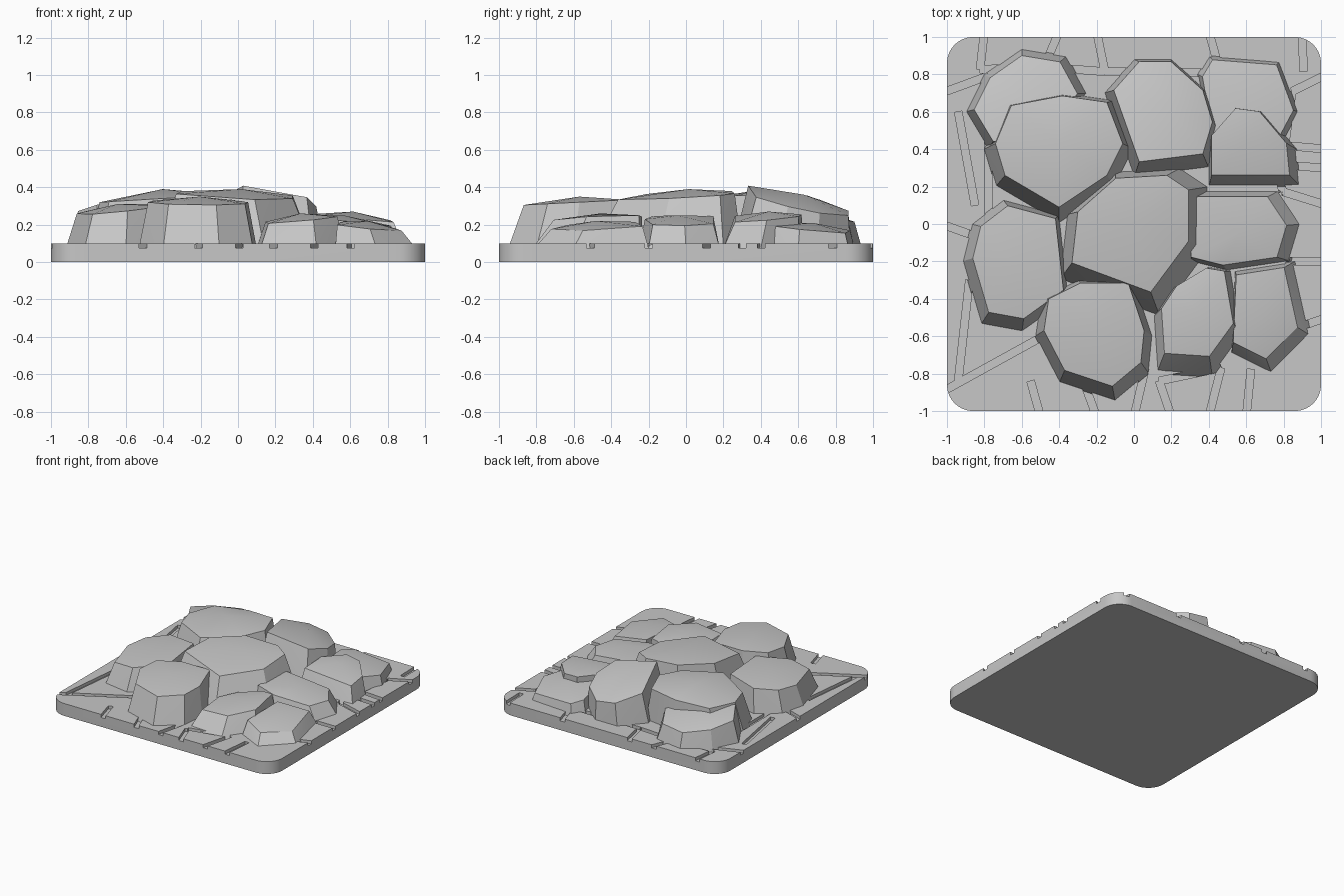
import bpy
import bmesh
import math
import random
from mathutils import Matrix, Vector

cube = bpy.data.objects.get("Cube")
if cube:
    bpy.data.objects.remove(cube)

random.seed(4)
SLAB_TOP = .1
GROOVE_FLOOR = .075
GROOVE_WIDTH = .04

stone = bpy.data.materials.new("stone grey")
stone.use_nodes = True
stone.diffuse_color = (.57, .57, .57, 1)
stone.node_tree.nodes["Principled BSDF"].inputs["Base Color"].default_value = stone.diffuse_color


def make_object(name, bm):
    """Turn a bmesh into a linked, selected stone object."""
    bmesh.ops.recalc_face_normals(bm, faces=bm.faces[:])
    mesh = bpy.data.meshes.new(name)
    bm.to_mesh(mesh)
    bm.free()
    mesh.materials.append(stone)
    obj = bpy.data.objects.new(name, mesh)
    bpy.context.collection.objects.link(obj)
    return obj


def select_only(obj):
    bpy.ops.object.select_all(action='DESELECT')
    obj.select_set(True)
    bpy.context.view_layer.objects.active = obj


def smooth(obj, degrees):
    select_only(obj)
    bpy.ops.object.shade_smooth_by_angle(angle=math.radians(degrees))


def rock(name, outline, height, slope=(0, 0), shift=(0, 0), scale=.85, bulge=.03):
    """Faceted boulder: a ground outline, its smaller tilted crown and a low peak."""
    points = [Vector(point) for point in outline]
    centre = sum(points, Vector((0, 0))) / len(points)
    crown_centre = centre + Vector(shift)
    bm = bmesh.new()
    for point in points:
        spoke = (point - centre) * scale
        rim = crown_centre + spoke
        bm.verts.new((point.x, point.y, GROOVE_FLOOR))
        bm.verts.new((rim.x, rim.y, height + spoke.dot(Vector(slope))))
    bm.verts.new((crown_centre.x, crown_centre.y, height + bulge))
    bmesh.ops.convex_hull(bm, input=bm.verts[:])
    loose = [vert for vert in bm.verts if not vert.link_faces]
    bmesh.ops.delete(bm, geom=loose, context='VERTS')
    smooth(make_object(name, bm), 20)


def add_crack(bm, start, end):
    """Upright box whose bottom lies on the groove floor."""
    run, middle = end - start, (start + end) / 2
    depth = random.uniform(.1, .15)
    place = (Matrix.Translation((middle.x, middle.y, GROOVE_FLOOR + depth / 2))
             @ Matrix.Rotation(math.atan2(run.y, run.x), 4, 'Z')
             @ Matrix.Diagonal((run.length, GROOVE_WIDTH, depth, 1)))
    bmesh.ops.create_cube(bm, size=1, matrix=place)


# Rounded square slab
bm = bmesh.new()
bmesh.ops.create_cube(bm, size=1, matrix=Matrix.Translation((0, 0, SLAB_TOP / 2))
                      @ Matrix.Diagonal((2, 2, SLAB_TOP, 1)))
uprights = [edge for edge in bm.edges
            if abs(edge.verts[0].co.z - edge.verts[1].co.z) > SLAB_TOP / 2]
bmesh.ops.bevel(bm, geom=uprights, offset=.14, segments=8, profile=.5, affect='EDGES')
slab = make_object("paved_slab", bm)

# Paving cracks: stations along the front, right, back and left edges
stations = [
    (-.5, -.2, 0, .2, .4, .6),
    (-.5, -.2, .1, .3, .4, .8),
    (-.9, -.4, .2, .4, .8),
    (-.7, 0),
]
bm = bmesh.new()
for side, row in enumerate(stations):
    turn = Matrix.Rotation(side * math.pi / 2, 2)
    previous = None
    for station in row:
        start = turn @ Vector((station, -1.03))
        end = turn @ Vector((station + random.uniform(-.1, .1), random.uniform(-.85, -.75)))
        add_crack(bm, start, end)
        if previous and random.random() < .6:
            add_crack(bm, previous, end)
        previous = end
# Long cracks across the open front corner and the left margin
add_crack(bm, Vector((-1.03, -.9)), Vector((-.45, -.58)))
add_crack(bm, Vector((-.94, -.84)), Vector((-.88, -.3)))
add_crack(bm, Vector((-.94, .6)), Vector((-.85, .1)))
cutter = make_object("crack_cutter", bm)
cutter.hide_render = True

cut = slab.modifiers.new("cracks", 'BOOLEAN')
cut.object = cutter
cut.operation = 'DIFFERENCE'
cut.solver = 'EXACT'
cut.use_self = True
select_only(slab)
bpy.ops.object.modifier_apply(modifier=cut.name)
bpy.data.objects.remove(cutter)
smooth(slab, 25)

# Boulders of the back row
rock("back_left_rock",
     [(-.9, .6), (-.8, .8), (-.6, .94), (-.36, .9), (-.25, .7), (-.5, .4), (-.78, .4)],
     height=.26, slope=(0, -.2))
rock("back_middle_rock",
     [(-.16, .7), (0, .88), (.2, .88), (.4, .7), (.46, .5), (.4, .3), (0, .25)],
     height=.31, slope=(-.15, -.25), shift=(0, .03), bulge=.05)
rock("back_right_rock",
     [(.34, .8), (.4, .9), (.78, .87), (.88, .6), (.8, .45), (.4, .45)],
     height=.18, slope=(-.05, -.1), scale=.9)

# Boulders of the middle rows
rock("middle_left_rock",
     [(-.8, .4), (-.7, .64), (-.38, .7), (-.1, .66), (0, .4), (-.1, .2), (-.4, 0), (-.74, .2)],
     height=.34, slope=(.06, 0), shift=(0, .03), bulge=.05)
rock("right_rear_rock",
     [(.4, .2), (.4, .45), (.55, .62), (.7, .6), (.87, .4), (.89, .2)],
     height=.24, slope=(-.08, .05), shift=(-.02, .03))
rock("right_middle_rock",
     [(.3, -.2), (.3, .18), (.78, .18), (.9, 0), (.84, -.2), (.5, -.25)],
     height=.22, slope=(-.1, 0), shift=(-.04, 0))
rock("centre_rock",
     [(-.4, -.3), (-.36, .05), (-.1, .28), (.25, .3), (.4, .2), (.4, -.15), (.14, -.5)],
     height=.36, slope=(-.05, .06), shift=(-.03, .03), scale=.78)
rock("left_rock",
     [(-.92, -.2), (-.87, 0), (-.7, .13), (-.4, .05), (-.35, -.4), (-.6, -.58), (-.82, -.54)],
     height=.28, slope=(.1, .04), shift=(.02, .02))

# Boulders of the front row
rock("front_centre_rock",
     [(-.53, -.6), (-.5, -.4), (-.3, -.3), (0, -.3), (.1, -.6), (.08, -.8), (-.1, -.95),
      (-.4, -.85)],
     height=.32, slope=(0, .05), shift=(0, .03))
rock("front_middle_rock",
     [(.1, -.5), (.2, -.35), (.4, -.23), (.52, -.25), (.58, -.6), (.42, -.82), (.12, -.8)],
     height=.23, slope=(.08, .04), shift=(0, .05), scale=.8)
rock("front_right_rock",
     [(.52, -.7), (.54, -.25), (.86, -.2), (.95, -.6), (.74, -.81)],
     height=.19, slope=(-.1, .05), shift=(-.03, .03), scale=.8)
